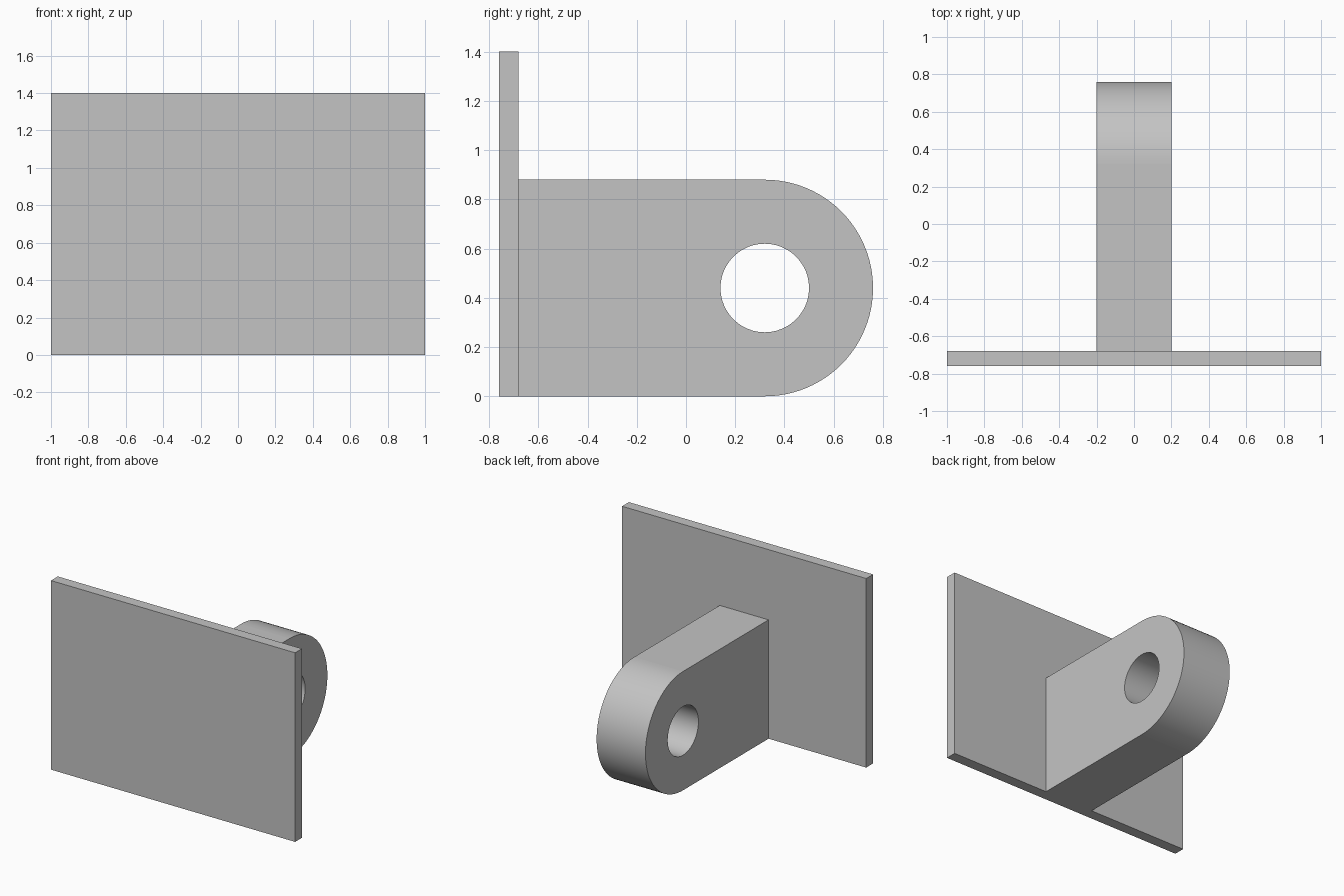
import bpy
import bmesh
from math import cos, sin, pi
from mathutils import Vector

cube = bpy.data.objects.get("Cube")
if cube:
    bpy.data.objects.remove(cube, do_unlink=True)

# Overall sizes
PLATE_W, PLATE_T, PLATE_H = 2.0, 0.08, 1.4
PLATE_FRONT = -0.76
LUG_HALF_W, LUG_R, HOLE_R = 0.2, 0.44, 0.18
PIVOT_Y, PIVOT_Z = 0.32, LUG_R
ARC_STEPS = 48

grey = bpy.data.materials.new("plain_grey")
grey.use_nodes = True
colour = (0.55, 0.55, 0.55, 1.0)
grey.diffuse_color = colour
grey.node_tree.nodes["Principled BSDF"].inputs["Base Color"].default_value = colour


def add_object(name, bm):
    bmesh.ops.recalc_face_normals(bm, faces=bm.faces)
    mesh = bpy.data.meshes.new(name)
    bm.to_mesh(mesh)
    bm.free()
    mesh.materials.append(grey)
    obj = bpy.data.objects.new(name, mesh)
    bpy.context.collection.objects.link(obj)
    return obj


def arc(radius, start, end, count):
    """Points around the pivot axis, as (y, z)."""
    angles = [start + (end - start) * i / count for i in range(count + 1)]
    return [(PIVOT_Y + radius * cos(a), PIVOT_Z + radius * sin(a)) for a in angles]


def add_loop(bm, points):
    verts = [bm.verts.new((-LUG_HALF_W, y, z)) for y, z in points]
    return [bm.edges.new((v, verts[i - 1])) for i, v in enumerate(verts)]


# Upright mounting plate
bm = bmesh.new()
bmesh.ops.create_cube(bm, size=1)
bmesh.ops.scale(bm, vec=(PLATE_W, PLATE_T, PLATE_H), verts=bm.verts)
bmesh.ops.translate(bm, vec=(0, PLATE_FRONT + PLATE_T / 2, PLATE_H / 2), verts=bm.verts)
add_object("mounting_plate", bm)

# Lug with a rounded end and a pin hole, extruded across its width
bm = bmesh.new()
root_y = PLATE_FRONT + PLATE_T
outline = arc(LUG_R, -pi / 2, pi / 2, ARC_STEPS)
outline += [(root_y, 2 * LUG_R), (root_y, 0)]
hole = arc(HOLE_R, 0, 2 * pi, ARC_STEPS)[:-1]
edges = add_loop(bm, outline) + add_loop(bm, hole)
bmesh.ops.triangle_fill(bm, edges=edges, use_beauty=True, normal=Vector((-1, 0, 0)))
side = bmesh.ops.extrude_face_region(bm, geom=bm.faces[:], use_keep_orig=True)
moved = [g for g in side["geom"] if isinstance(g, bmesh.types.BMVert)]
bmesh.ops.translate(bm, vec=(2 * LUG_HALF_W, 0, 0), verts=moved)
bm.normal_update()

# Only the rounded end and the hole wall are smooth
for face in bm.faces:
    centre = face.calc_center_median()
    in_hole = (Vector((centre.y, centre.z)) - Vector((PIVOT_Y, PIVOT_Z))).length < HOLE_R + 0.01
    wall = abs(face.normal.x) < 0.5
    face.smooth = wall and (in_hole or centre.y > PIVOT_Y)
add_object("pivot_lug", bm)
